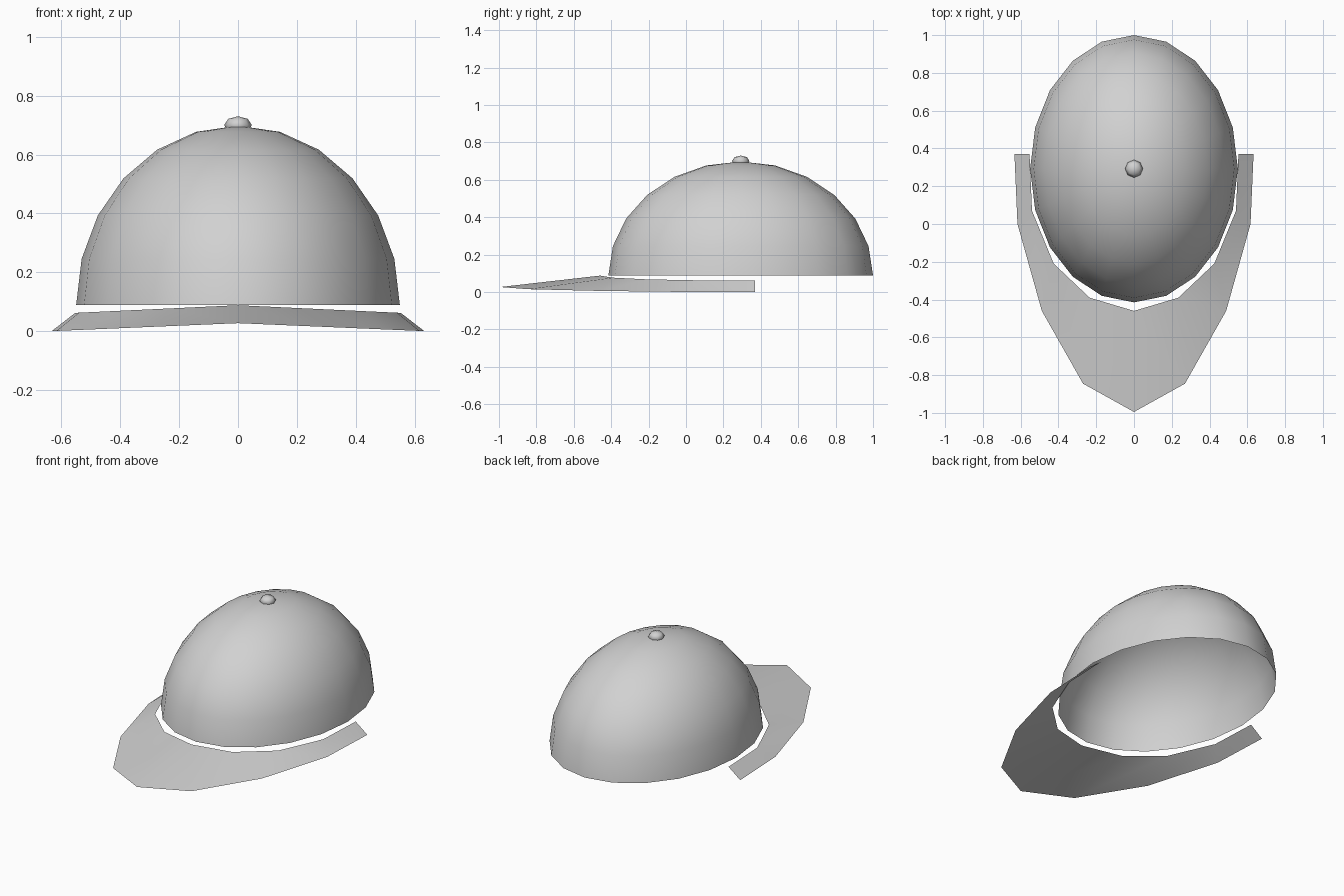
import bpy
import bmesh

if "Cube" in bpy.data.objects:
    bpy.data.objects.remove(bpy.data.objects["Cube"])

grey = bpy.data.materials.new("light grey")
grey.diffuse_color = (0.64, 0.64, 0.64, 1)
grey.use_nodes = True
grey.node_tree.nodes["Principled BSDF"].inputs["Base Color"].default_value = grey.diffuse_color


def finish(name, bm):
    """Turn a bmesh into a smooth grey object."""
    mesh = bpy.data.meshes.new(name)
    bm.to_mesh(mesh)
    bm.free()
    for p in mesh.polygons:
        p.use_smooth = True
    mesh.materials.append(grey)
    obj = bpy.data.objects.new(name, mesh)
    bpy.context.collection.objects.link(obj)
    return obj


def ellipsoid(name, segments, rings, radii, centre, half=False):
    bm = bmesh.new()
    bmesh.ops.create_uvsphere(bm, u_segments=segments, v_segments=rings, radius=1)
    if half:
        low = [v for v in bm.verts if v.co.z < -0.01]
        bmesh.ops.delete(bm, geom=low, context='VERTS')
    bmesh.ops.scale(bm, vec=radii, verts=bm.verts)
    bmesh.ops.translate(bm, vec=centre, verts=bm.verts)
    return finish(name, bm)


# Open half-ellipsoid crown and the small button on top
ellipsoid("crown", 20, 12, (0.55, 0.7075, 0.61), (0, 0.2925, 0.088), half=True)
ellipsoid("button", 8, 4, (0.047, 0.047, 0.03), (0, 0.2925, 0.70))

# Thin brim: inner and outer edges from the front centre to the side tip,
# both dropping evenly towards the sides
inner = [(0, -0.46), (0.235, -0.39), (0.425, -0.21), (0.54, 0.07), (0.553, 0.37)]
outer = [(0, -0.995), (0.27, -0.845), (0.488, -0.46), (0.617, 0.0), (0.633, 0.37)]
bm = bmesh.new()
rows = []
for side in (-1, 1):
    order = range(4, -1, -1) if side < 0 else range(1, 5)
    for i in order:
        (xi, yi), (xo, yo) = inner[i], outer[i]
        rows.append((bm.verts.new((side * xi, yi, 0.088 - 0.047 * xi)),
                     bm.verts.new((side * xo, yo, 0.027 - 0.0425 * xo))))
for (a, b), (c, d) in zip(rows, rows[1:]):
    bm.faces.new((a, b, d, c))
finish("brim", bm)
